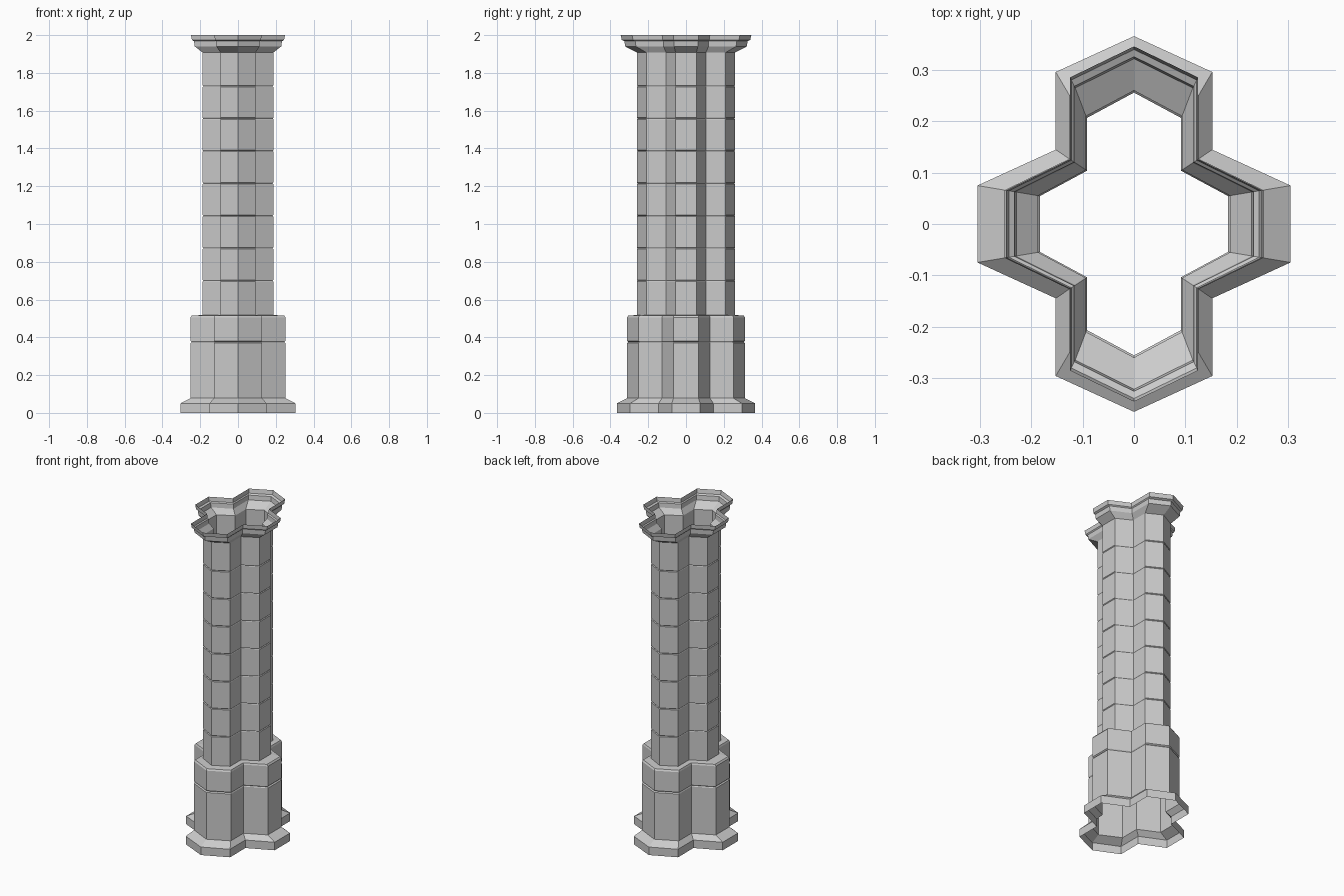
import bpy, bmesh

if "Cube" in bpy.data.objects:
    bpy.data.objects.remove(bpy.data.objects["Cube"])


def section(x, y):
    # 14-sided cross outline with pointed front/back lobes and flat side lobes
    s = 0.0183 + 0.169 * x
    d = 0.024 + 0.167 * x
    quarter = [(x, d), (x / 2, d + s), (x / 2, y - s)]
    right_back = quarter + [(0, y)]
    left_back = [(-a, b) for a, b in reversed(quarter)]
    half = right_back + left_back
    return half + [(-a, -b) for a, b in half]


def loft(name, profile):
    # profile rows: half width x, half depth y, height z
    bm = bmesh.new()
    rings = [[bm.verts.new((a, b, z)) for a, b in section(x, y)] for x, y, z in profile]
    for low, high in zip(rings, rings[1:]):
        n = len(low)
        for i in range(n):
            j = (i + 1) % n
            bm.faces.new((low[i], low[j], high[j], high[i]))
    mesh = bpy.data.meshes.new(name)
    bm.to_mesh(mesh)
    bm.free()
    obj = bpy.data.objects.new(name, mesh)
    bpy.context.collection.objects.link(obj)
    return obj


def groove(x, y, z, h=0.004, depth=0.004):
    # narrow V joint between stone courses
    return [(x, y, z - h), (x - depth, y - depth, z), (x, y, z + h)]


# Plinth: flared foot, tall block, joint, and upper block with ledge
loft("plinth", [(0.305, 0.366, 0), (0.305, 0.366, 0.05), (0.252, 0.312, 0.078)]
     + groove(0.252, 0.312, 0.375, 0.006, 0.007)
     + [(0.252, 0.312, 0.505), (0.245, 0.306, 0.515), (0.187, 0.26, 0.518)])

# Shaft: eight stone courses
shaft = [(0.187, 0.26, 0.518)]
for k in range(7):
    shaft += groove(0.187, 0.26, 0.70 + 0.1717 * k)
shaft.append((0.187, 0.26, 1.908))
loft("shaft", shaft)

# Capital: flared open moulding
loft("capital", [(0.187, 0.26, 1.908), (0.229, 0.322, 1.94), (0.233, 0.326, 1.968),
                 (0.244, 0.34, 1.974), (0.249, 0.346, 2.0)])
